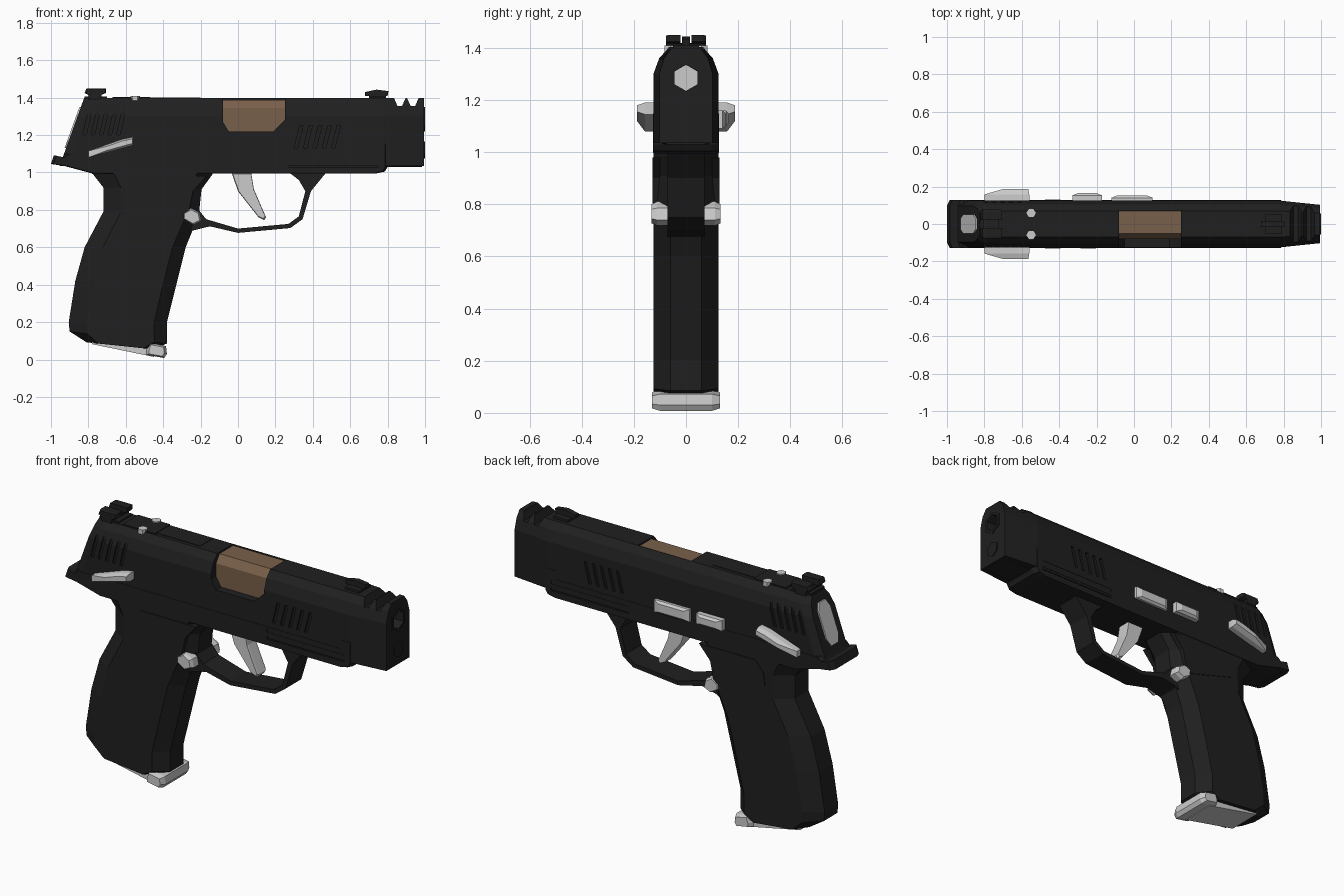
import bpy, bmesh, math
from mathutils import Vector


def material(name, rgb):
    m = bpy.data.materials.new(name)
    m.diffuse_color = (*rgb, 1)
    return m


DARK = material("matte_black", (0.014, 0.014, 0.014))
BRONZE = material("bronze", (0.19, 0.117, 0.068))


def add_loft(bm, rings):
    rows = [[bm.verts.new(p) for p in r] for r in rings]
    n = len(rows[0])
    for a, b in zip(rows, rows[1:]):
        for i in range(n):
            bm.faces.new((a[i], a[(i + 1) % n], b[(i + 1) % n], b[i]))
    bm.faces.new(rows[0][::-1])
    bm.faces.new(rows[-1])


def build(name, solids, mat=DARK):
    """One object from several lofted solids (each a list of rings)."""
    bm = bmesh.new()
    for s in solids:
        add_loft(bm, s)
    bmesh.ops.recalc_face_normals(bm, faces=bm.faces)
    me = bpy.data.meshes.new(name)
    bm.to_mesh(me)
    bm.free()
    ob = bpy.data.objects.new(name, me)
    bpy.context.collection.objects.link(ob)
    if mat:
        me.materials.append(mat)
    return ob


def ex(pts, y0, y1):
    """Side profile (x, z) extruded along y."""
    return [[(x, y, z) for x, z in pts] for y in (y0, y1)]


def box(x0, x1, y0, y1, z0, z1):
    return ex([(x0, z0), (x1, z0), (x1, z1), (x0, z1)], y0, y1)


def chamfered(pts, w, edge, shrink=0.9):
    """Side profile, half width w, with chamfered outer faces."""
    cx = sum(p[0] for p in pts) / len(pts)
    cz = sum(p[1] for p in pts) / len(pts)
    small = [(cx + (x - cx) * shrink, cz + (z - cz) * shrink) for x, z in pts]
    layers = ((small, -w), (pts, -w + edge), (pts, w - edge), (small, w))
    return [[(x, y, z) for x, z in p] for p, y in layers]


def hexa(x0, x1, z, r, n=6):
    return [[(x, r * math.cos(a), z + r * math.sin(a))
             for a in [math.tau * (i + 0.5) / n for i in range(n)]] for x in (x0, x1)]


def cut(ob, solids):
    c = build("cutter", solids, None)
    c.hide_render = True
    m = ob.modifiers.new("cut", 'BOOLEAN')
    m.operation, m.solver, m.object = 'DIFFERENCE', 'EXACT', c
    bpy.context.view_layer.objects.active = ob
    bpy.ops.object.modifier_apply(modifier=m.name)
    bpy.data.objects.remove(c)


# Slide: faceted cross-section, slanted rear, tapered muzzle
HALF = [(0.125, 1.035), (0.125, 1.30), (0.103, 1.36), (0.07, 1.397)]


def slide_ring(x, k=1.0, slant=0.0):
    half = [(x + slant * (z - 1.1), y * k, z) for y, z in HALF]
    return half + [(a, -b, c) for a, b, c in half[::-1]]


slide = build("slide", [[slide_ring(-0.93, 0.78, 0.36), slide_ring(-0.885, 1, 0.36),
                         slide_ring(-0.4), slide_ring(0.78), slide_ring(0.995, 0.82)]])
cuts = [ex([(-0.08, 1.5), (-0.08, 1.27), (-0.05, 1.22), (0.19, 1.22), (0.25, 1.28), (0.25, 1.5)], -0.2, 0.07),
        hexa(0.7, 1.1, 1.285, 0.05)]
for x in (0.865, 0.935):
    cuts.append(ex([(x - 0.045, 1.43), (x - 0.012, 1.355), (x + 0.012, 1.355), (x + 0.045, 1.43)], -0.2, 0.2))
for s in (-1, 1):
    for i in range(5):
        for x, z0, z1 in ((-0.80 + 0.045 * i, 1.20, 1.33), (0.33 + 0.05 * i, 1.13, 1.25)):
            cuts.append(ex([(x - 0.03, z0), (x - 0.012, z0), (x + 0.018, z1), (x, z1)], s * 0.113, s * 0.2))
cut(slide, cuts)

# Barrel chamber in the ejection port, muzzle ring, bore end and guide rod
CH = [(-0.08, 1.2), (-0.08, 1.345), (-0.05, 1.388), (0.075, 1.388), (0.075, 1.2)]
build("barrel_chamber", [[[(x, y, z) for y, z in CH] for x in (-0.085, 0.255)]], BRONZE)
ring = build("muzzle_ring", [hexa(0.9, 1.0, 1.285, 0.066)])
cut(ring, [hexa(0.8, 1.1, 1.285, 0.05)])
build("bore_end", [hexa(0.69, 0.71, 1.285, 0.055)], None)
build("guide_rod", [hexa(0.9, 1.0, 1.12, 0.045)])

# Slide rear plate
PLATE = [(-0.03, 1.13), (0.03, 1.13), (0.052, 1.17), (0.052, 1.31), (0.03, 1.35),
         (-0.03, 1.35), (-0.052, 1.31), (-0.052, 1.17)]
build("rear_plate", [[[(x + 0.36 * (z - 1.1), y, z) for y, z in PLATE] for x in (-0.938, -0.9)]], None)

# Optic cover, rear block, top rib and screws
build("optic_cover", [box(-0.67, -0.47, -0.068, 0.068, 1.38, 1.404),
                      box(-0.47, -0.2, -0.05, 0.05, 1.38, 1.4),
                      box(-0.82, -0.7, -0.06, 0.06, 1.37, 1.405)])
for s in (-1, 1):
    scr = [[(-0.55 + 0.026 * math.cos(i * math.pi / 3), s * 0.06 + 0.026 * math.sin(i * math.pi / 3), z)
            for i in range(6)] for z in (1.385, 1.41)]
    build("cover_screw", [scr], None)

# Sights
rear = build("rear_sight", [chamfered([(-0.80, 1.39), (-0.73, 1.39), (-0.73, 1.415), (-0.705, 1.425),
                                       (-0.705, 1.45), (-0.81, 1.45), (-0.82, 1.425), (-0.80, 1.415)], 0.077, 0.012)])
cut(rear, [box(-0.9, -0.6, -0.022, 0.022, 1.418, 1.5)])
build("front_sight", [box(0.7, 0.79, -0.05, 0.05, 1.385, 1.41),
                      ex([(0.68, 1.41), (0.8, 1.41), (0.805, 1.435), (0.74, 1.443), (0.68, 1.43)], -0.015, 0.015)])

# Frame with beavertail and accessory rail slots
frame = build("frame", [chamfered([(-0.78, 0.995), (-0.13, 0.995), (0.74, 0.995), (0.785, 1.005), (0.80, 1.03),
                                   (0.80, 1.15), (0.74, 1.15), (0.74, 1.10), (-0.92, 1.10), (-0.94, 1.08),
                                   (-0.985, 1.09), (-1.0, 1.045), (-0.93, 1.035)], 0.127, 0.03, 0.985)])
cut(frame, [box(0.27, 0.75, s * 0.105, s * 0.2, z, z + 0.018) for s in (-1, 1) for z in (1.03, 1.068)])
build("front_chin", [[[(x, y * k, z) for y, z in ((-0.122, 1.06), (-0.09, 1.03), (0.09, 1.03), (0.122, 1.06),
                                                   (0.122, 1.15), (-0.122, 1.15))]
                      for x, k in ((0.76, 1), (0.985, 0.8))]])

# Grip: lofted octagonal sections from back edge to front edge
SPINE = [(-0.82, 1.02, -0.12, 1.02), (-0.775, 0.99, -0.14, 0.985), (-0.72, 0.92, -0.195, 0.91),
         (-0.72, 0.79, -0.21, 0.77), (-0.82, 0.6, -0.28, 0.60), (-0.87, 0.42, -0.335, 0.38),
         (-0.905, 0.2, -0.38, 0.2), (-0.90, 0.15, -0.38, 0.085), (-0.81, 0.092, -0.46, 0.055)]
rings = []
for bx, bz, fx, fz in SPINE:
    b, f = Vector((bx, 0, bz)), Vector((fx, 0, fz))
    w = 0.124
    t = [(0, 0.06), (0.18, w), (0.87, w), (1, 0.06)]
    half = [b.lerp(f, u) + Vector((0, y, 0)) for u, y in t]
    rings.append(half + [Vector((p.x, -p.y, p.z)) for p in half[::-1]])
build("grip", [rings])

# Raised side panels above the grip
for s in (-1, 1):
    build("grip_panel", [ex([(-0.52, 0.98), (-0.57, 0.92), (-0.58, 0.85), (-0.3, 0.77), (-0.26, 0.80),
                             (-0.24, 0.9), (-0.17, 0.98)], s * 0.1, s * 0.128)])

# Trigger guard
build("trigger_guard", [ex([(-0.28, 0.66), (-0.24, 0.69), (-0.15, 0.712), (0, 0.677), (0.28, 0.703), (0.345, 0.75),
                            (0.39, 0.9), (0.48, 1.01), (0.26, 1.01), (0.325, 0.96), (0.36, 0.9), (0.325, 0.765),
                            (0.27, 0.725), (0, 0.70), (-0.17, 0.75), (-0.21, 0.8), (-0.28, 0.8)], -0.07, 0.07)])

# Trigger
build("trigger", [chamfered([(-0.035, 1.0), (0.07, 1.0), (0.085, 0.91), (0.15, 0.76), (0.14, 0.745),
                             (0.11, 0.76), (0.0, 0.9)], 0.04, 0.012, 0.93)], None)

# Magazine release through the grip
build("magazine_release", [chamfered([(-0.295, 0.785), (-0.25, 0.81), (-0.205, 0.785), (-0.195, 0.74),
                                      (-0.24, 0.718), (-0.295, 0.75)], 0.132, 0.02, 0.8)], None)

# Magazine base pad
build("magazine_base", [chamfered([(-0.49, 0.05), (-0.475, 0.09), (-0.385, 0.072), (-0.38, 0.03), (-0.395, 0.008),
                                   (-0.49, 0.025)], 0.13, 0.03, 0.75),
                        ex([(-0.78, 0.1), (-0.78, 0.082), (-0.45, 0.014), (-0.45, 0.08)], -0.1, 0.1)], None)

# Safety levers on both sides
for s in (-1, 1):
    inner = [(-0.80, 1.08), (-0.56, 1.145), (-0.56, 1.19), (-0.62, 1.178), (-0.80, 1.115)]
    outer = [(-0.70, 1.118), (-0.565, 1.155), (-0.565, 1.18), (-0.62, 1.168), (-0.70, 1.14)]
    layers = ((inner, 0.12), (inner, 0.158), (outer, 0.187))
    build("safety_lever", [[[(x, s * y, z) for x, z in p] for p, y in layers]], None)


# Slide stop and takedown lever on the far side
def bar(name, x0, x1, y, z0, z1):
    rings = [[(x0 + d, yy, z0 + e), (x1 - d, yy, z0 + e), (x1 - d, yy, z1 - e), (x0 + d, yy, z1 - e)]
             for yy, d, e in ((0.11, 0, 0), (y - 0.012, 0, 0), (y, 0.03, 0.012))]
    build(name, [rings], None)


bar("slide_stop", -0.33, -0.17, 0.165, 1.10, 1.16)
bar("takedown_lever", -0.12, 0.10, 0.152, 1.09, 1.16)
